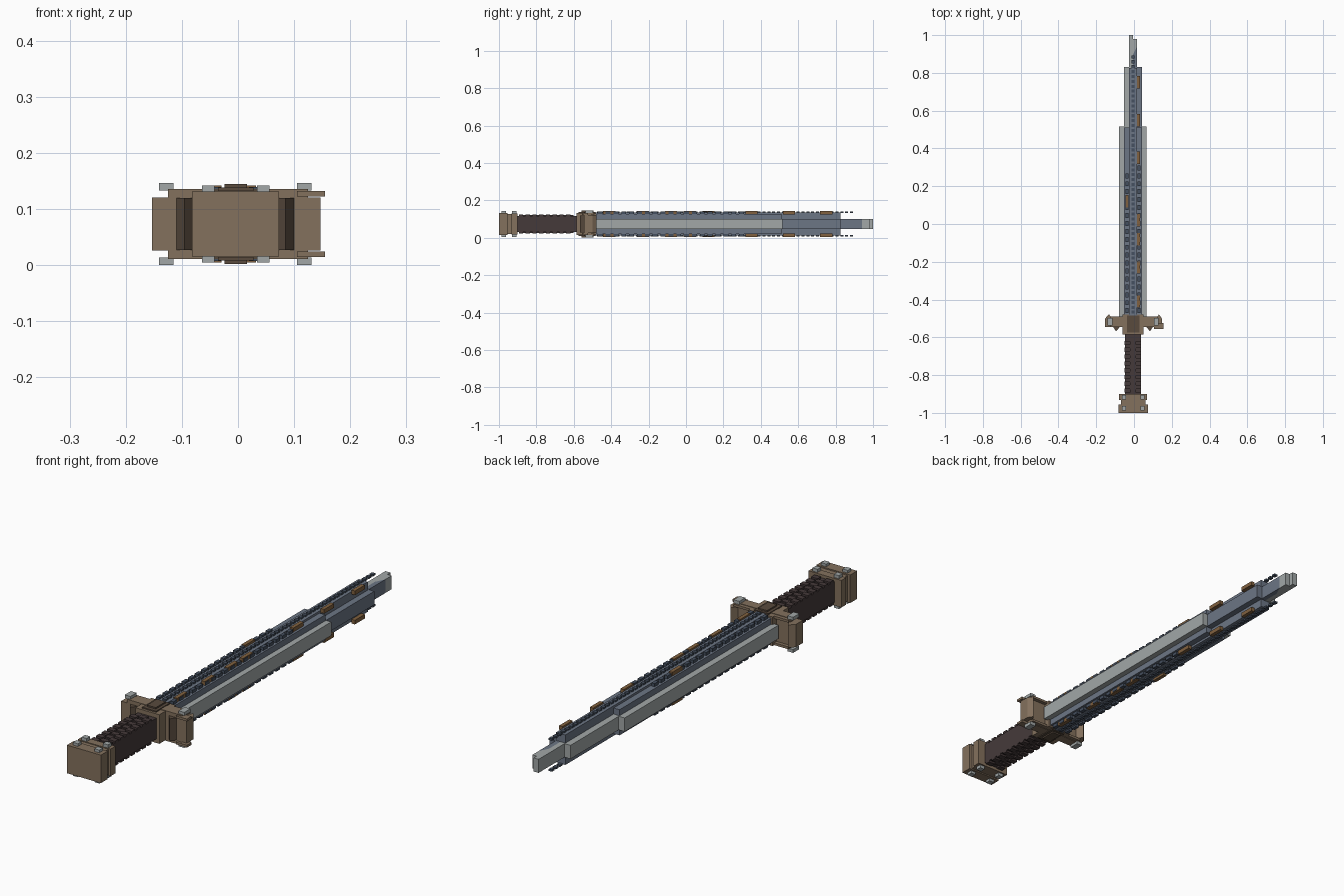
import bpy
import bmesh

cube = bpy.data.objects.get("Cube")
if cube:
    bpy.data.objects.remove(cube, do_unlink=True)

MID = 0.0735  # height of the sword's centre plane


def material(name, r, g, b):
    m = bpy.data.materials.new(name)
    m.use_nodes = True
    m.diffuse_color = (r, g, b, 1)
    m.node_tree.nodes["Principled BSDF"].inputs["Base Color"].default_value = (r, g, b, 1)
    return m


BRONZE = material("aged bronze", 0.23, 0.165, 0.11)
DARK_BRONZE = material("dark bronze", 0.10, 0.07, 0.048)
STEEL = material("pale steel", 0.36, 0.39, 0.39)
BLUE = material("blue steel", 0.15, 0.18, 0.235)
SLATE = material("dark slate", 0.06, 0.08, 0.115)
GOLD = material("old gold", 0.22, 0.12, 0.05)
LEATHER = material("dark leather", 0.06, 0.042, 0.042)


def finish(name, bm, mat):
    bmesh.ops.recalc_face_normals(bm, faces=bm.faces)
    mesh = bpy.data.meshes.new(name)
    bm.to_mesh(mesh)
    bm.free()
    mesh.materials.append(mat)
    ob = bpy.data.objects.new(name, mesh)
    bpy.context.collection.objects.link(ob)
    return ob


def add_box(bm, x, y, z):
    verts = bmesh.ops.create_cube(bm, size=1)["verts"]
    for v in verts:
        for i, (lo, hi) in enumerate((x, y, z)):
            v.co[i] = lo if v.co[i] < 0 else hi


def box(name, mat, x, y, half):
    """Box centred on the middle plane with the given half thickness."""
    bm = bmesh.new()
    add_box(bm, x, y, (MID - half, MID + half))
    return finish(name, bm, mat)


def plates(name, mat, rects, low, high):
    """Rectangles (x, y ranges) repeated on the upper and lower faces."""
    bm = bmesh.new()
    for x, y in rects:
        add_box(bm, x, y, (MID + low, MID + high))
        add_box(bm, x, y, (MID - high, MID - low))
    return finish(name, bm, mat)


def prism(name, mat, outline, half):
    """Outline in the ground plane, extruded both ways from the middle."""
    bm = bmesh.new()
    face = bm.faces.new([bm.verts.new((x, y, MID - half)) for x, y in outline])
    top = bmesh.ops.extrude_face_region(bm, geom=[face])["geom"]
    for v in top:
        if isinstance(v, bmesh.types.BMVert):
            v.co.z += 2 * half
    return finish(name, bm, mat)


def around(cx, cy, w, d):
    return (cx - w / 2, cx + w / 2), (cy - d / 2, cy + d / 2)


# Blade: stepped edges, pale on both sides near the guard
box("left_edge", STEEL, (0.042, 0.066), (-0.49, 0.515), 0.028)
box("right_edge", STEEL, (-0.08, -0.053), (-0.49, 0.515), 0.028)
box("left_upper_edge", BLUE, (0.016, 0.042), (-0.49, 0.83), 0.028)
box("right_upper_edge", STEEL, (-0.053, -0.026), (-0.49, 0.83), 0.028)

# Tip: long pale half and shorter blue half
prism("tip_right", STEEL, [(-0.026, 0.5), (-0.004, 0.5), (-0.004, 0.9),
                           (0.016, 0.94), (0.016, 0.98), (-0.004, 0.98),
                           (-0.004, 1.0), (-0.026, 1.0)], 0.028)
prism("tip_left", BLUE, [(-0.004, 0.5), (0.016, 0.5), (0.016, 0.94),
                         (-0.004, 0.9)], 0.028)

# Raised layers on the blade faces
box("blade_body", BLUE, (-0.053, 0.042), (-0.49, 0.51), 0.053)
box("blade_spine", BLUE, (-0.026, 0.016), (-0.49, 0.825), 0.062)


# Dashed inlay: three columns, gold where the rule says so
def dashes(cx, start, stop, w, pitch):
    count = int((stop - start) / pitch)
    return [around(cx, start + (i + 0.5) * pitch, w, pitch * 0.62) for i in range(count)]


plates("centre_inlay", SLATE, dashes(-0.005, -0.48, 0.9, 0.015, 0.026), 0.06, 0.068)
plates("right_inlay", SLATE, dashes(-0.037, -0.48, 0.28, 0.015, 0.042), 0.051, 0.066)
plates("left_inlay", SLATE, dashes(0.027, -0.48, 0.36, 0.015, 0.042), 0.051, 0.066)
gold_spots = [(0.024, y) for y in (-0.41, -0.23, -0.08, 0.02, 0.35, 0.55, 0.75)]
gold_spots.append((-0.037, 0.12))
plates("gold_inlay", GOLD, [around(x, y, 0.016, 0.065) for x, y in gold_spots], 0.052, 0.069)

# Guard: cross bar, end blocks, recessed panels and trim
box("guard_bar", BRONZE, (-0.125, 0.125), (-0.545, -0.505), 0.062)
for side, outer in ((-1, -0.153), (1, 0.147)):
    prism("guard_end", BRONZE, [(outer, -0.545), (side * 0.09, -0.545),
                                (side * 0.09, -0.505), (side * 0.115, -0.505),
                                (side * 0.132, -0.478), (outer, -0.5)], 0.047)
    prism("guard_wedge", DARK_BRONZE, [(side * 0.105 - 0.005, -0.545), (side * 0.09 - 0.005, -0.568),
                                       (side * 0.07 - 0.005, -0.545)], 0.046)
plates("guard_hook", BRONZE, [((0.105, 0.155), (-0.555, -0.525))], 0.049, 0.059)
plates("guard_rim", BRONZE, [((-0.125, 0.125), (-0.505, -0.49))], 0.05, 0.06)
box("guard_collar", BRONZE, (-0.06, 0.05), (-0.585, -0.48), 0.06)
plates("guard_boss", DARK_BRONZE, [((-0.036, 0.028), (-0.575, -0.485))], 0.059, 0.065)
plates("guard_crest", DARK_BRONZE, [((-0.024, 0.016), (-0.56, -0.495))], 0.064, 0.071)
plates("guard_studs", STEEL, [around(x, -0.518, 0.026, 0.04) for x in (-0.128, 0.118)],
       0.06, 0.0735)

# Grip: core with raised wrap bars on the upper and lower faces
box("grip_core", LEATHER, (-0.048, 0.037), (-0.91, -0.57), 0.043)
plates("grip_wraps", LEATHER,
       [r for x in (-0.034, 0.023) for r in dashes(x, -0.9, -0.58, 0.03, 0.036)],
       0.042, 0.051)
plates("grip_centre_wraps", LEATHER, dashes(-0.005, -0.882, -0.58, 0.032, 0.036), 0.042, 0.048)

# Pommel: end block, waist and inner collar with studs
box("pommel_block", BRONZE, (-0.082, 0.073), (-1.0, -0.955), 0.058)
box("pommel_waist", BRONZE, (-0.07, 0.06), (-0.957, -0.93), 0.053)
box("pommel_collar", BRONZE, (-0.08, 0.07), (-0.932, -0.9), 0.056)
plates("pommel_studs", STEEL,
       [around(x, y, 0.023, 0.023) for x in (-0.053, 0.045) for y in (-0.975, -0.918)],
       0.054, 0.069)
